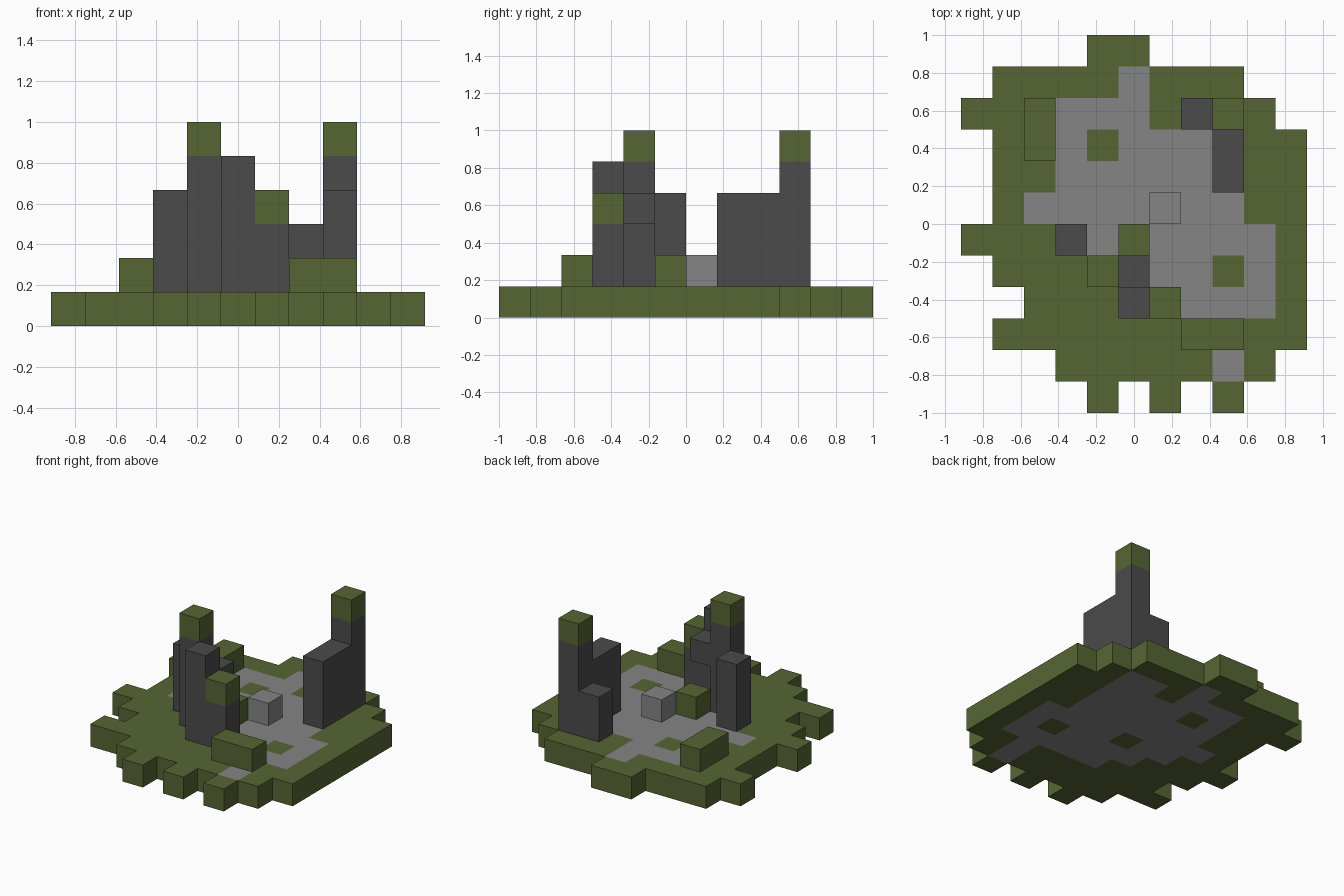
import bpy
import bmesh
from mathutils import Vector

UNIT = 1 / 6

cube = bpy.data.objects.get("Cube")
if cube:
    bpy.data.objects.remove(cube, do_unlink=True)


def make_material(name, color):
    mat = bpy.data.materials.new(name)
    mat.use_nodes = True
    mat.diffuse_color = (*color, 1)
    mat.node_tree.nodes["Principled BSDF"].inputs["Base Color"].default_value = (*color, 1)
    return mat


MATERIALS = {
    "g": make_material("moss_green", (0.093, 0.133, 0.034)),
    "s": make_material("paving_grey", (0.235, 0.235, 0.235)),
    "d": make_material("dark_stone", (0.07, 0.07, 0.07)),
}
SLOTS = list(MATERIALS)

# Ground plan, back row first: g = moss, s = paving
PLAN = [
    "....gg.....",
    ".ggggsggg..",
    "gggsssgssg.",
    ".ggsgssssgg",
    ".ggssssssgg",
    ".gsssssssgg",
    "gggssgssssg",
    ".gggssssgsg",
    "..gggsssssg",
    ".gggggggsgg",
    "...gggggsg.",
    "....g.g.g..",
]


def column(col, row, blocks, start=1):
    """Stack of blocks above the ground, one letter per block."""
    return {(col, row, start + i): kind for i, kind in enumerate(blocks)}


# Parts as sets of blocks
parts = {
    "ground_slab": {(c, r, 0): kind for r, line in enumerate(PLAN)
                    for c, kind in enumerate(line) if kind != "."},
    "back_ruin": {**column(8, 2, "ddddg"), **column(7, 2, "dd"),
                  **column(8, 3, "ddd"), **column(8, 4, "ddd")},
    "front_ruin": {**column(4, 7, "ddddg"), **column(5, 8, "dddd"),
                   **column(6, 8, "ddg"), **column(3, 6, "ddd"),
                   **column(5, 7, "d", start=3)},
    "fallen_stone": column(6, 5, "s"),
    "middle_bush": column(5, 6, "g"),
    "side_hedge": {**column(2, 2, "g"), **column(2, 3, "g")},
    "front_hedge": {**column(7, 9, "g"), **column(8, 9, "g")},
}
solid = set().union(*parts.values())


def build(name, cells):
    """Mesh of the exposed block faces, coloured by block kind."""
    bm = bmesh.new()
    for (c, r, level), kind in cells.items():
        centre = Vector((c - 5, 5.5 - r, level + 0.5))
        for axis in range(3):
            for sign in (-1, 1):
                normal = Vector((0, 0, 0))
                normal[axis] = sign
                beside = (c + int(normal.x), r - int(normal.y), level + int(normal.z))
                if beside in solid:
                    continue
                u = Vector((0, 0, 0))
                u[(axis + 1) % 3] = 0.5
                v = normal.cross(u)
                mid = centre + normal / 2
                corners = (mid - u - v, mid + u - v, mid + u + v, mid - u + v)
                face = bm.faces.new([bm.verts.new(p * UNIT) for p in corners])
                face.material_index = SLOTS.index(kind)
    bmesh.ops.remove_doubles(bm, verts=bm.verts[:], dist=0.001)
    mesh = bpy.data.meshes.new(name)
    bm.to_mesh(mesh)
    bm.free()
    for mat in MATERIALS.values():
        mesh.materials.append(mat)
    bpy.context.collection.objects.link(bpy.data.objects.new(name, mesh))


for part_name, part_cells in parts.items():
    build(part_name, part_cells)
